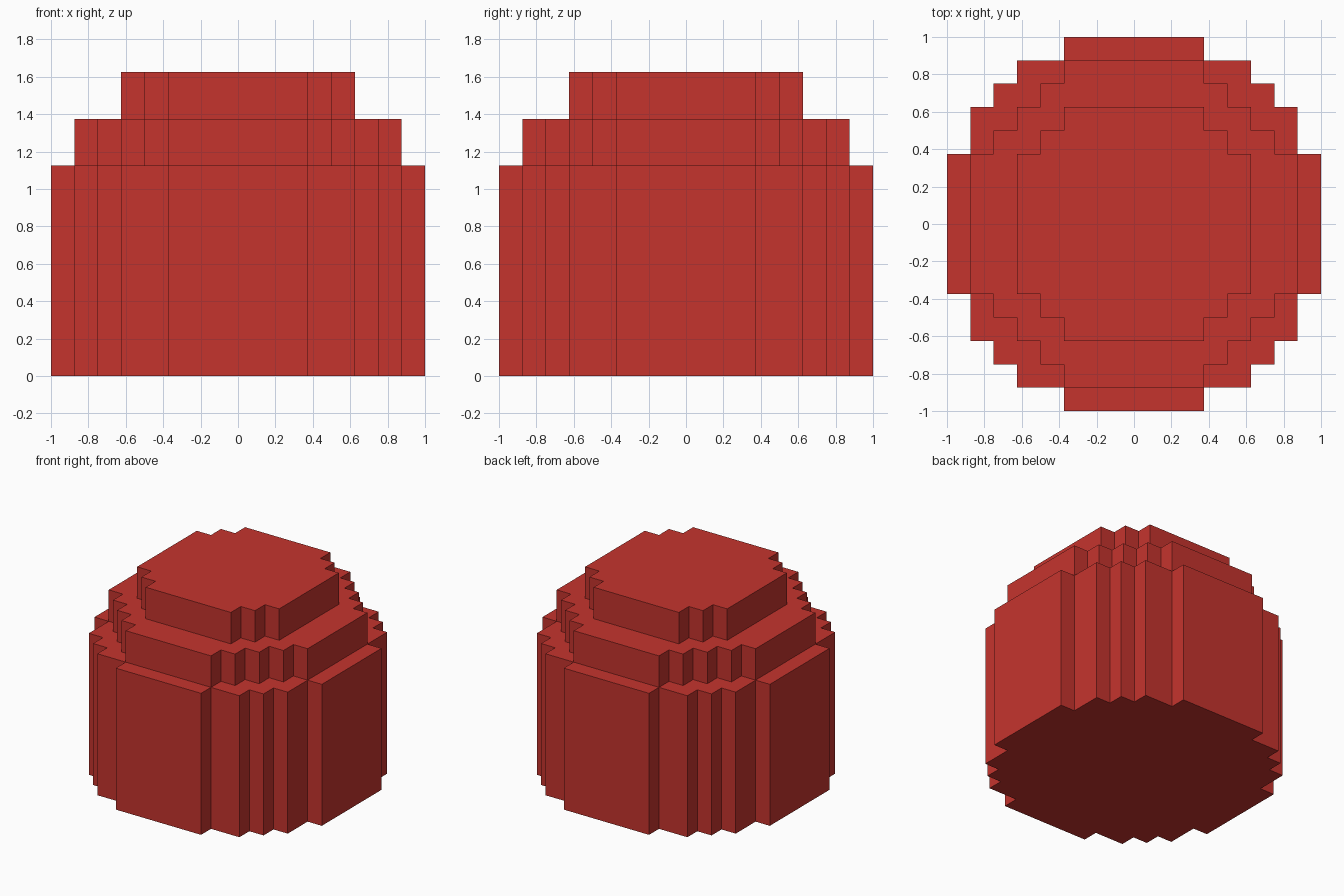
import bpy
import bmesh

cube = bpy.data.objects.get("Cube")
if cube:
    bpy.data.objects.remove(cube, do_unlink=True)

U = 0.125  # one block step

red = bpy.data.materials.new("brick red")
red.use_nodes = True
colour = (0.56, 0.034, 0.027, 1.0)
red.diffuse_color = colour
red.node_tree.nodes["Principled BSDF"].inputs["Base Color"].default_value = colour


def stepped_outline(steps):
    """Full stepped circle from the outer corners of one quarter."""
    quarter = []
    for i, (x, y) in enumerate(steps):
        quarter.append((x, y))
        if i + 1 < len(steps):
            quarter.append((steps[i + 1][0], y))  # inner corner
    outline = []
    for _ in range(4):
        outline += quarter
        quarter = [(-y, x) for x, y in quarter]  # quarter turn
    return outline


def make_tier(name, steps, bottom, top):
    """Extrude a stepped circle between two heights, in block steps."""
    bm = bmesh.new()
    verts = [bm.verts.new((x * U, y * U, bottom * U)) for x, y in stepped_outline(steps)]
    base = bm.faces.new(verts)
    ext = bmesh.ops.extrude_face_region(bm, geom=[base], use_keep_orig=True)
    moved = [g for g in ext["geom"] if isinstance(g, bmesh.types.BMVert)]
    bmesh.ops.translate(bm, verts=moved, vec=(0, 0, (top - bottom) * U))
    bmesh.ops.recalc_face_normals(bm, faces=bm.faces)
    mesh = bpy.data.meshes.new(name)
    bm.to_mesh(mesh)
    bm.free()
    mesh.materials.append(red)
    obj = bpy.data.objects.new(name, mesh)
    bpy.context.collection.objects.link(obj)


# Three stacked tiers, widest at the bottom
make_tier("lower_tier", [(8, 3), (7, 5), (6, 6), (5, 7), (3, 8)], 0, 9)
make_tier("middle_tier", [(7, 3), (6, 4), (5, 5), (4, 6), (3, 7)], 9, 11)
make_tier("upper_tier", [(5, 3), (4, 4), (3, 5)], 11, 13)
